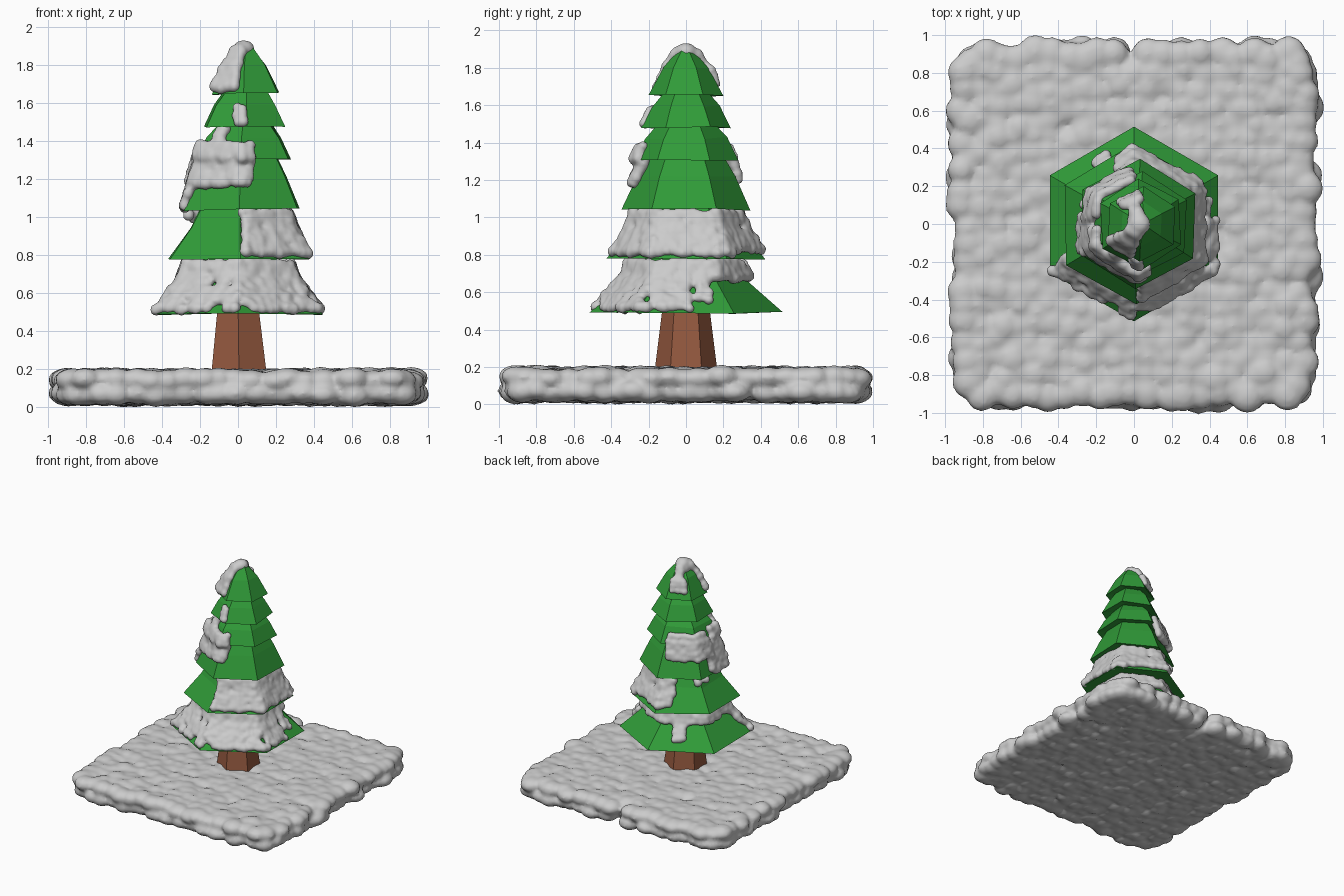
import bpy, bmesh, math, random
from mathutils import Vector

if "Cube" in bpy.data.objects:
    bpy.data.objects.remove(bpy.data.objects["Cube"])

random.seed(4)


def material(name, color):
    m = bpy.data.materials.new(name)
    m.diffuse_color = color
    m.use_nodes = True
    m.node_tree.nodes["Principled BSDF"].inputs["Base Color"].default_value = m.diffuse_color
    return m


GREEN = material("needles", (0.03, 0.33, 0.04, 1))
BROWN = material("bark", (0.30, 0.10, 0.05, 1))


def add_object(name, verts, faces, mat=None):
    me = bpy.data.meshes.new(name)
    me.from_pydata(verts, [], faces)
    ob = bpy.data.objects.new(name, me)
    bpy.context.collection.objects.link(ob)
    if mat:
        me.materials.append(mat)
    return ob


def hex_loft(name, rings, mat, wobble=0.0):
    """Six-sided skin through rings of (centre x, radius, z, twist in degrees)."""
    verts = []
    for cx, r, z, twist in rings:
        for k in range(6):
            a = math.radians(90 + 60 * k + twist)
            verts.append((cx + r * math.cos(a), r * math.sin(a),
                          z + random.uniform(-wobble, wobble)))
    faces = [tuple(range(5, -1, -1))]
    for i in range(len(rings) - 1):
        for k in range(6):
            a, b = i * 6 + k, i * 6 + (k + 1) % 6
            faces.append((a, b, b + 6, a + 6))
    n = len(verts)
    faces.append(tuple(range(n - 6, n)))
    return add_object(name, verts, faces, mat)


# unit ball used as the building block of all snow
bm = bmesh.new()
bmesh.ops.create_icosphere(bm, subdivisions=2, radius=1)
BALL_V = [v.co.copy() for v in bm.verts]
BALL_F = [[v.index for v in f.verts] for f in bm.faces]
bm.free()


def snow(name, blobs, voxel, smooth):
    """Fuse ellipsoids (centre, horizontal radius, vertical radius) into one soft mass."""
    verts, faces = [], []
    for c, rh, rv in blobs:
        n = len(verts)
        verts += [(c[0] + v.x * rh, c[1] + v.y * rh, c[2] + v.z * rv) for v in BALL_V]
        faces += [[n + i for i in f] for f in BALL_F]
    ob = add_object(name, verts, faces)
    rm = ob.modifiers.new("fuse", 'REMESH')
    rm.mode = 'VOXEL'
    rm.voxel_size = voxel
    rm.use_smooth_shade = True
    sm = ob.modifiers.new("soften", 'SMOOTH')
    sm.factor = 0.5
    sm.iterations = smooth
    bpy.context.view_layer.objects.active = ob
    for m in ("fuse", "soften"):
        bpy.ops.object.modifier_apply(modifier=m)
    return ob


# trunk
hex_loft("trunk", [(0.005, 0.175, 0.08, 0), (0.005, 0.165, 0.2, 0), (0, 0.12, 0.56, 0)], BROWN)

# branch tiers: centre x, bottom radius, bottom z, mid radius, top radius, top z, twist
TIERS = [(0.00, 0.515, 0.49, 0.31, 0.24, 0.80, 0),
         (0.005, 0.425, 0.78, 0.29, 0.23, 1.06, 1),
         (0.02, 0.345, 1.04, 0.265, 0.20, 1.33, -2),
         (0.03, 0.28, 1.31, 0.22, 0.15, 1.50, -3),
         (0.035, 0.24, 1.48, 0.18, 0.12, 1.67, 3),
         (0.04, 0.20, 1.65, 0.12, 0.03, 1.90, -3)]
for i, (cx, r0, z0, r1, r2, z2, tw) in enumerate(TIERS):
    hex_loft("branch_tier_%d" % (i + 1),
             [(cx, r0 * 0.4, z0 + 0.025, tw), (cx, r0, z0, tw),
              (cx, r1, z0 + 0.6 * (z2 - z0), tw), (cx + 0.005, r2, z2, tw)], GREEN, 0.007)


def on_tier(i, az, t, lift):
    """Point on a tier's skin: azimuth in degrees, t from bottom 0 to top 1."""
    cx, r0, z0, r1, r2, z2, tw = TIERS[i]
    r = r0 + (r1 - r0) * t / 0.6 if t < 0.6 else r1 + (r2 - r1) * (t - 0.6) / 0.4
    r *= math.cos(math.pi / 6) / math.cos(math.radians((az - 90 - tw) % 60 - 30))
    r += lift
    a = math.radians(az)
    return (cx + r * math.cos(a), r * math.sin(a), z0 + (z2 - z0) * t)


def patch(i, a0, a1, t0, t1, size=0.032, gaps=0.06, bulge=0.05):
    """Blobs scattered over an azimuth and height range of one tier."""
    blobs = []
    rows = max(1, round((t1 - t0) * (TIERS[i][5] - TIERS[i][2]) / 0.034))
    for j in range(rows + 1):
        t = t0 + (t1 - t0) * j / rows
        cols = max(1, round(math.radians(a1 - a0) * TIERS[i][3] * 1.2 / 0.036))
        for k in range(cols + 1):
            if random.random() < gaps:
                continue
            az = a0 + (a1 - a0) * k / cols + random.uniform(-2, 2)
            s = size * random.uniform(0.85, 1.15)
            p = on_tier(i, az, t + random.uniform(-0.03, 0.03), 0.004 + bulge * t)
            blobs.append((p, s, s))
    return blobs


# snow lying on the branches
snow("lower_branch_snow",
     patch(0, -152, 2, 0.1, 0.85) + patch(0, 2, 208, 0.62, 0.85, gaps=0.12)
     + patch(0, 112, 122, 0.25, 0.6) + patch(0, 12, 18, 0.25, 0.6), 0.013, 4)
snow("middle_branch_snow",
     patch(1, -84, 38, 0.12, 0.85) + patch(1, 38, 105, 0.2, 0.85, gaps=0.1)
     + patch(1, 142, 144, 0.8, 0.85) + patch(1, 158, 160, 0.8, 0.85), 0.013, 4)
snow("upper_branch_snow",
     patch(2, -165, -82, 0.5, 0.92, bulge=0.03) + patch(2, 172, 206, 0.05, 0.75, bulge=0.04)
     + patch(3, -170, -82, 0.05, 0.35, bulge=0.02)
     + patch(2, 100, 172, 0.55, 0.95, bulge=0.06) + patch(3, 100, 168, 0.05, 0.3, bulge=0.03)
     + patch(3, -132, -126, 0.4, 0.8, bulge=0.01), 0.013, 4)
snow("small_branch_snow", patch(4, -101, -92, 0.1, 0.5, gaps=0, bulge=0.01), 0.013, 4)
snow("treetop_snow",
     [((0.03, 0.0, 1.885), 0.06, 0.05), ((0.015, 0.02, 1.85), 0.055, 0.05)]
     + patch(5, -150, -112, 0.15, 0.9, gaps=0, bulge=0.01)
     + patch(5, 98, 132, 0.25, 0.55, gaps=0, bulge=0.02)
     + patch(5, 105, 120, 0.5, 0.9, gaps=0, bulge=0.01), 0.013, 4)

# lumpy square snow bed: two layers of flattened balls on a jittered grid
NOTCHES = [((0.0, 0.93), 0.07), ((0.93, 0.33), 0.06), ((-0.31, 0.52), 0.045), ((0.35, -0.62), 0.045)]
ground = []
N = 21
for z in (0.068, 0.143):
    for i in range(N):
        for j in range(N):
            x, y = (-0.89 + 1.78 * k / (N - 1) + random.uniform(-0.025, 0.025) for k in (i, j))
            if abs(x) > 0.82 and abs(y) > 0.82:
                x, y = x * 0.96, y * 0.96
            if any((Vector((x, y)) - Vector(c)).length < r for c, r in NOTCHES):
                continue
            ground.append(((x, y, z + random.uniform(-0.008, 0.008)),
                           random.uniform(0.078, 0.098), random.uniform(0.054, 0.064)))
snow("ground_snow", ground, 0.018, 2)
